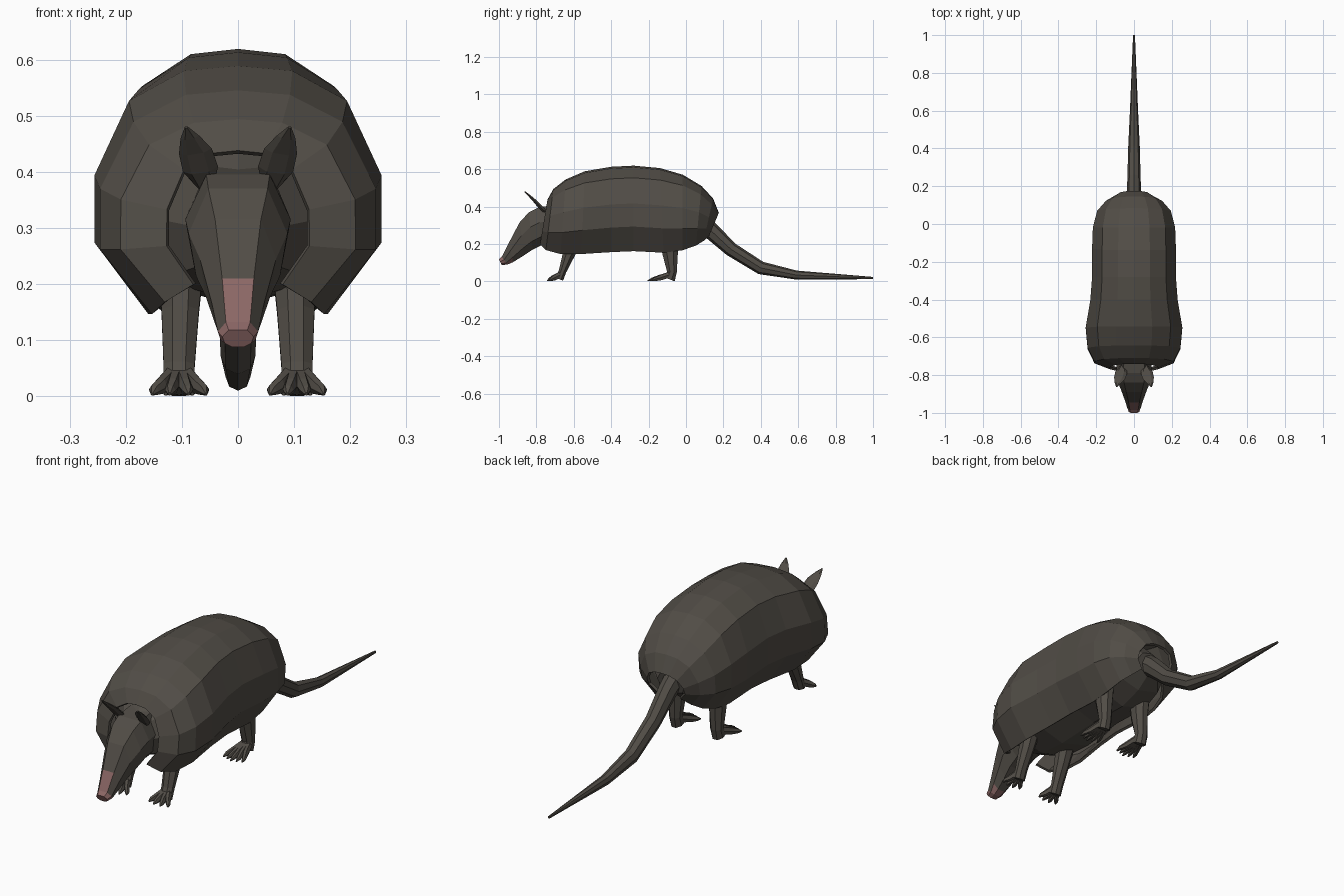
import bpy, bmesh, math
from mathutils import Vector


def material(name, rgb):
    m = bpy.data.materials.new(name)
    m.diffuse_color = (*rgb, 1)
    return m


HIDE = material("grey brown hide", (0.082, 0.073, 0.061))
PINK = material("pink nose", (0.26, 0.135, 0.13))


def add_rings(bm, rings, closed=True, caps=True):
    """Skin a series of rings with faces."""
    vs = [[bm.verts.new(p) for p in r] for r in rings]
    n = len(vs[0])
    for a, b in zip(vs, vs[1:]):
        for i in range(n if closed else n - 1):
            j = (i + 1) % n
            bm.faces.new((a[i], a[j], b[j], b[i]))
    if caps:
        bm.faces.new(vs[0])
        bm.faces.new(vs[-1])


def section_rings(half, stations):
    """half: (x, height) fractions; station: y/z of top, y/z of bottom, half width."""
    full = [(-x, h) for x, h in reversed(half)] + [p for p in half if p[0] > 0]
    if half[0][0] == 0:
        full = [(-x, h) for x, h in reversed(half[1:])] + list(half)
    return [[(x * w, yb + (yt - yb) * h, zb + (zt - zb) * h) for x, h in full]
            for yt, zt, yb, zb, w in stations]


def add_tube(bm, path, sides=6, turn=0.0, floor=None):
    """path: x, y, z, radius across, radius in depth."""
    pts = [Vector(p[:3]) for p in path]
    rings = []
    for i, p in enumerate(pts):
        t = (pts[min(i + 1, len(pts) - 1)] - pts[max(i - 1, 0)]).normalized()
        u = Vector((1, 0, 0))
        u = (u - t * t.dot(u)).normalized()
        v = t.cross(u)
        ring = []
        for k in range(sides):
            a = 2 * math.pi * (k + turn) / sides
            q = p + u * path[i][3] * math.cos(a) + v * path[i][4] * math.sin(a)
            if floor is not None:
                q.z = max(q.z, floor)
            ring.append(q)
        rings.append(ring)
    add_rings(bm, rings)


def finish(name, bm, mats=(HIDE,), mirror=False):
    bmesh.ops.recalc_face_normals(bm, faces=bm.faces[:])
    me = bpy.data.meshes.new(name)
    bm.to_mesh(me)
    bm.free()
    for m in mats:
        me.materials.append(m)
    ob = bpy.data.objects.new(name, me)
    bpy.context.collection.objects.link(ob)
    if mirror:
        ob.modifiers.new("mirror", 'MIRROR')
    return ob


# Shell: an arched armour open at the neck, tail and underside
arch = [(0, 1), (0.38, 0.98), (0.76, 0.86), (1, 0.56), (1, 0.29), (0.62, 0)]
bm = bmesh.new()
add_rings(bm, section_rings(arch, [
    (-0.735, 0.435, -0.775, 0.20, 0.125),
    (-0.705, 0.49, -0.745, 0.17, 0.205),
    (-0.64, 0.54, -0.67, 0.15, 0.24),
    (-0.54, 0.583, -0.56, 0.15, 0.25),
    (-0.40, 0.607, -0.40, 0.16, 0.225),
    (-0.28, 0.613, -0.28, 0.165, 0.216),
    (-0.14, 0.60, -0.12, 0.157, 0.216),
    (-0.02, 0.565, -0.02, 0.17, 0.212),
    (0.08, 0.505, 0.05, 0.195, 0.19),
    (0.14, 0.44, 0.09, 0.22, 0.145),
    (0.17, 0.365, 0.12, 0.25, 0.09)]), closed=False, caps=False)
shell = finish("shell", bm)
sol = shell.modifiers.new("thickness", 'SOLIDIFY')
sol.thickness = 0.012
sol.offset = 0

# Body under the shell
oval = [(0, 1), (0.7, 0.85), (1, 0.5), (0.75, 0.12), (0, 0)]
bm = bmesh.new()
rings = section_rings(oval, [
    (-0.74, 0.40, -0.74, 0.21, 0.09),
    (-0.64, 0.48, -0.64, 0.17, 0.19),
    (-0.50, 0.52, -0.50, 0.16, 0.20),
    (-0.28, 0.54, -0.28, 0.17, 0.18),
    (-0.08, 0.52, -0.08, 0.165, 0.18),
    (0.03, 0.44, 0.03, 0.20, 0.15),
    (0.12, 0.35, 0.10, 0.25, 0.07)])
add_rings(bm, [r[1:] for r in rings])
finish("body", bm)

# Head: tapered snout with a pink tip and mouth
face = [(0.6, 1), (1, 0.6), (0.85, 0.22), (0.4, 0)]
bm = bmesh.new()
add_rings(bm, section_rings(face, [
    (-0.70, 0.41, -0.70, 0.20, 0.09),
    (-0.79, 0.395, -0.77, 0.195, 0.094),
    (-0.84, 0.37, -0.82, 0.17, 0.088),
    (-0.89, 0.315, -0.865, 0.14, 0.068),
    (-0.945, 0.21, -0.925, 0.103, 0.047),
    (-0.985, 0.132, -0.955, 0.09, 0.036),
    (-1.0, 0.118, -0.985, 0.088, 0.028)]))
bm.normal_update()
for f in bm.faces:
    c = f.calc_center_median()
    if c.y < -0.965 or (c.y < -0.93 and c.z < 0.115):
        f.material_index = 1
finish("head", bm, (HIDE, PINK))

# Ears: flat leaves leaning forward
bm = bmesh.new()
add_tube(bm, [(0.058, -0.755, 0.375, 0.016, 0.012),
              (0.067, -0.785, 0.405, 0.032, 0.012),
              (0.076, -0.815, 0.437, 0.030, 0.009),
              (0.086, -0.842, 0.462, 0.017, 0.006),
              (0.092, -0.862, 0.48, 0.003, 0.003)], 6)
finish("ears", bm, mirror=True)


# Legs with splayed toes
def legs(name, path, toe_y, spread):
    bm = bmesh.new()
    add_tube(bm, path, 8, 0.5, floor=0)
    x, y = path[-1][:2]
    for s in spread:
        tip = toe_y + 0.35 * abs(s)
        add_tube(bm, [(x + s * 0.25, y + 0.01, 0.038, 0.014, 0.018),
                      (x + s * 0.65, y + (tip - y) * 0.5, 0.019, 0.012, 0.016),
                      (x + s * 0.92, y + (tip - y) * 0.8, 0.011, 0.010, 0.010),
                      (x + s, tip, 0.004, 0.003, 0.003)], 6, floor=0)
    finish(name, bm, mirror=True)


legs("front_legs", [(0.102, -0.595, 0.24, 0.045, 0.045),
                    (0.103, -0.625, 0.15, 0.036, 0.036),
                    (0.105, -0.66, 0.055, 0.030, 0.022),
                    (0.105, -0.678, 0.012, 0.030, 0.024)],
     -0.748, (-0.048, -0.017, 0.017, 0.048))
legs("hind_legs", [(0.103, -0.085, 0.25, 0.045, 0.055),
                   (0.103, -0.085, 0.15, 0.036, 0.045),
                   (0.105, -0.075, 0.05, 0.030, 0.028),
                   (0.105, -0.09, 0.012, 0.030, 0.034)],
     -0.205, (-0.048, -0.024, 0, 0.024, 0.048))

# Tail drooping to the ground
bm = bmesh.new()
add_tube(bm, [(0, 0.06, 0.325, 0.045, 0.05),
              (0, 0.135, 0.27, 0.040, 0.046),
              (0, 0.24, 0.172, 0.035, 0.038),
              (0, 0.40, 0.072, 0.031, 0.035),
              (0, 0.59, 0.034, 0.022, 0.024),
              (0, 1.0, 0.018, 0.005, 0.006)], 8)
finish("tail", bm)
